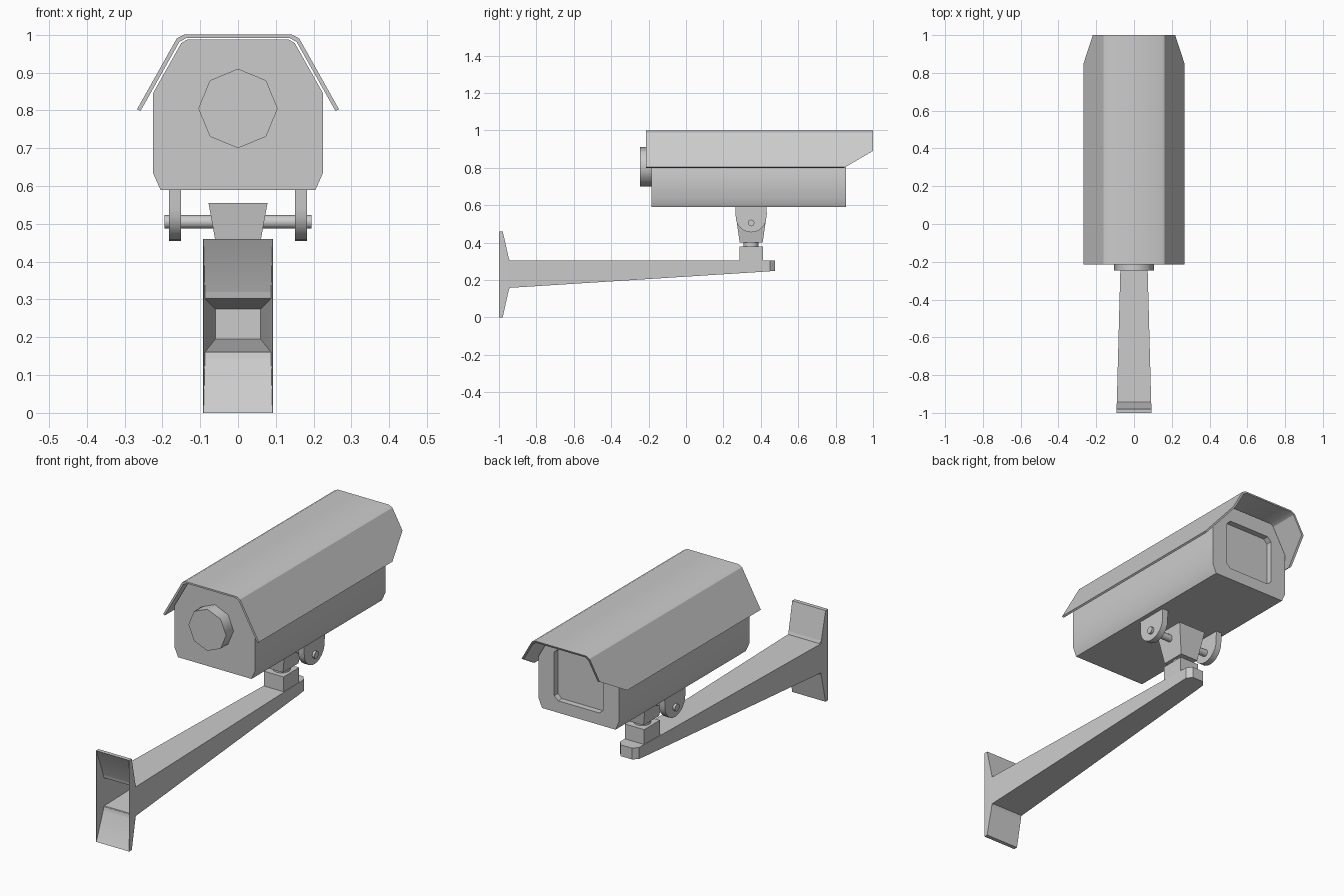
import bpy, bmesh, math
from mathutils import Vector

if "Cube" in bpy.data.objects:
    bpy.data.objects.remove(bpy.data.objects["Cube"])


def make(name, bm, angle=30):
    bmesh.ops.recalc_face_normals(bm, faces=bm.faces)
    me = bpy.data.meshes.new(name)
    bm.to_mesh(me)
    bm.free()
    ob = bpy.data.objects.new(name, me)
    bpy.context.collection.objects.link(ob)
    bpy.ops.object.select_all(action='DESELECT')
    ob.select_set(True)
    bpy.context.view_layer.objects.active = ob
    bpy.ops.object.shade_smooth_by_angle(angle=math.radians(angle))
    return ob


def loft(rings):
    """Skin a list of equal-length point loops and cap both ends."""
    bm = bmesh.new()
    vs = [[bm.verts.new(p) for p in r] for r in rings]
    n = len(rings[0])
    for a, b in zip(vs, vs[1:]):
        for i in range(n):
            j = (i + 1) % n
            bm.faces.new((a[i], a[j], b[j], b[i]))
    bm.faces.new(vs[0])
    bm.faces.new(vs[-1])
    return bm


def along_y(pts, y0, y1):
    return loft([[(x, y, z) for x, z in pts] for y in (y0, y1)])


def along_x(pts, x0, x1):
    return loft([[(x, y, z) for y, z in pts] for x in (x0, x1)])


def mirrored(half):
    return half + [(-x, z) for x, z in reversed(half)]


def circle(cx, cy, r, n, start=0.0):
    return [(cx + r * math.cos(start + 2 * math.pi * i / n),
             cy + r * math.sin(start + 2 * math.pi * i / n)) for i in range(n)]


def rect_y(y, hx, z0, z1):
    return [(-hx, y, z0), (hx, y, z0), (hx, y, z1), (-hx, y, z1)]


def rect_z(z, hx, y0, y1):
    return [(-hx, y0, z), (hx, y0, z), (hx, y1, z), (-hx, y1, z)]


# Camera housing with recessed window in the far end
body = make("housing", along_y(mirrored(
    [(.205, .59), (.225, .635), (.225, .845), (.15, .978), (.133, .988)]), -.185, .855))
cutter = make("window_cutter", along_y(mirrored(
    [(.115, .65), (.137, .67), (.137, .89), (.115, .91)]), .825, .9))
cutter.hide_render = True
mod = body.modifiers.new("window", 'BOOLEAN')
mod.operation = 'DIFFERENCE'
mod.solver = 'EXACT'
mod.object = cutter
bpy.context.view_layer.objects.active = body
bpy.ops.object.modifier_apply(modifier=mod.name)
bpy.data.objects.remove(cutter)

# Sun hood: folded sheet, with its overhanging lower corners cut at a slant
outer = [(.267, .803), (.162, .99), (.143, 1.0)]
inner = [(.135, .992), (.155, .981), (.258, .798)]
hood = along_y(outer + [(-x, z) for x, z in reversed(outer)]
               + [(-x, z) for x, z in reversed(inner)] + inner, -.215, 1.0)
cut = bmesh.ops.bisect_plane(hood, geom=hood.verts[:] + hood.edges[:] + hood.faces[:],
                             plane_co=Vector((0, .845, .80)),
                             plane_no=Vector((0, .09, -.155)).normalized(), clear_outer=True)
bmesh.ops.holes_fill(hood, edges=[e for e in hood.edges if e.is_boundary], sides=0)
make("sun_hood", hood)

# Octagonal cable cap on the front
make("cable_cap", along_y(circle(0, .805, .105, 8), -.245, -.18), 50)

# Tilt lugs under the housing, and the pin through them
lug = [(.432, .60), (.43, .54)]
lug += [(.348 + .082 * math.cos(math.radians(a)), .537 + .082 * math.sin(math.radians(a)))
        for a in range(-15, -180, -15)]
lug += [(.266, .54), (.264, .60)]
for side, name in ((1, "right_lug"), (-1, "left_lug")):
    make(name, along_x(lug, side * .151, side * .183))
make("tilt_pin", along_x(circle(.348, .505, .018, 12), -.195, .195), 40)

# Tapered tilt block, swivel neck and pedestal
make("tilt_block", loft([rect_z(.40, .05, .287, .41), rect_z(.555, .078, .265, .432)]))
make("swivel_neck", loft([[(x, y, z) for x, y in circle(0, .348, .04, 12)]
                          for z in (.37, .405)]), 40)
make("pedestal", loft([rect_z(.29, .054, .286, .411), rect_z(.38, .054, .286, .411)]))

# Wall arm: hollow at the wall side, flared plate, tapering arm, chamfered tip
make("wall_arm", loft([
    rect_y(-.37, .06, .195, .275),
    rect_y(-.942, .087, .161, .302),
    rect_y(-.998, .091, .003, .457),
    rect_y(-1.0, .093, 0, .46),
    rect_y(-.98, .093, 0, .46),
    rect_y(-.945, .091, .158, .305),
    rect_y(.41, .055, .244, .305),
    rect_y(.45, .053, .247, .305),
    rect_y(.475, .032, .248, .305)]), 20)
